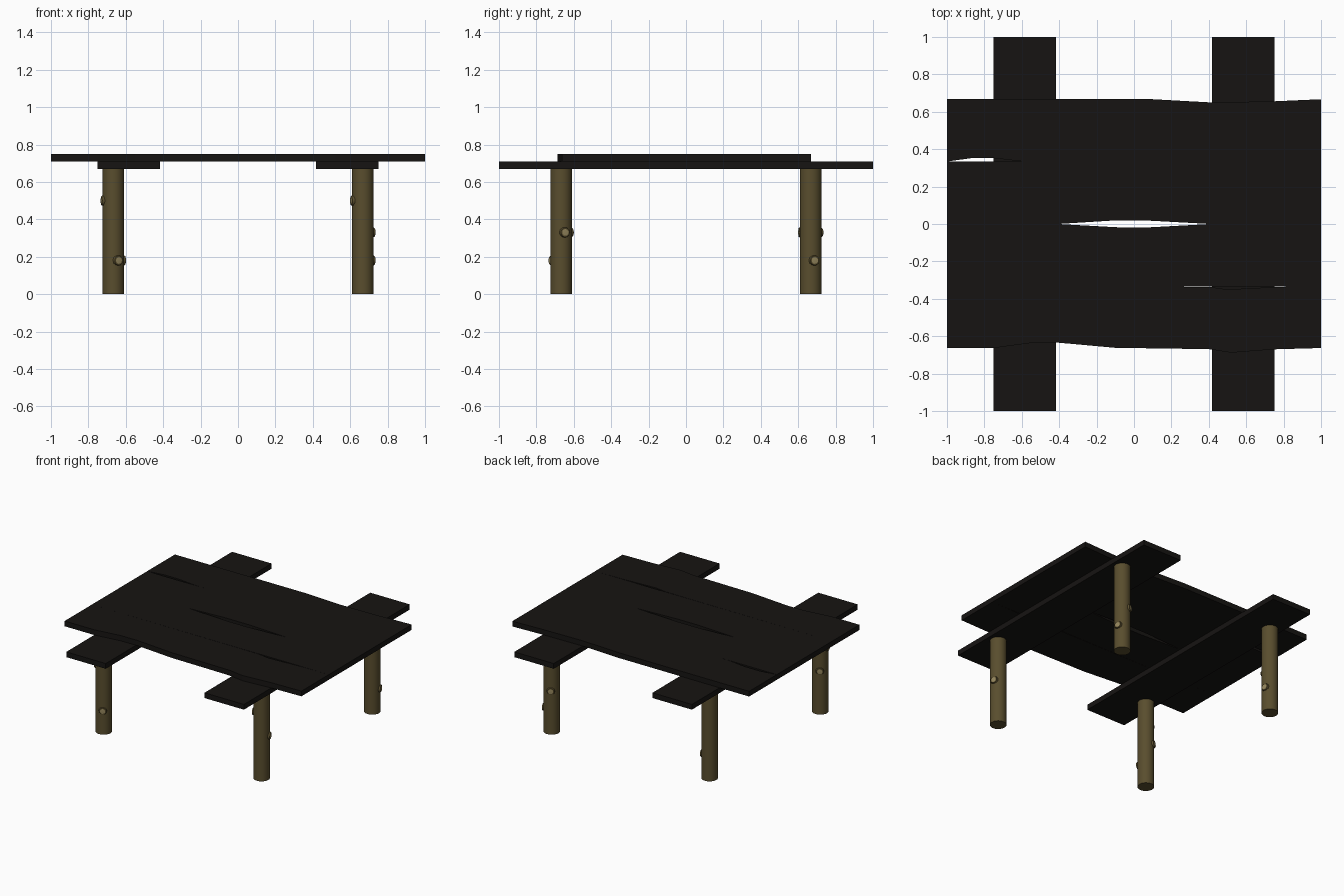
import bpy, bmesh, math
from mathutils import Vector, Matrix

if "Cube" in bpy.data.objects:
    bpy.data.objects.remove(bpy.data.objects["Cube"])


def material(name, rgb):
    m = bpy.data.materials.new(name)
    m.diffuse_color = (*rgb, 1)
    m.use_nodes = True
    m.node_tree.nodes["Principled BSDF"].inputs["Base Color"].default_value = m.diffuse_color
    return m


DARK = material("dark_plank", (0.008, 0.007, 0.006))
BARK = material("bark", (0.10, 0.075, 0.027))
PALE = material("cut_wood", (0.30, 0.24, 0.11))


def finish(bm, name, *mats):
    bmesh.ops.recalc_face_normals(bm, faces=bm.faces)
    me = bpy.data.meshes.new(name)
    bm.to_mesh(me)
    bm.free()
    ob = bpy.data.objects.new(name, me)
    bpy.context.collection.objects.link(ob)
    for m in mats:
        me.materials.append(m)
    return ob


def plank(name, lower, upper, z0, z1):
    """Flat board whose two long edges follow polylines."""
    bm = bmesh.new()
    outline = lower + upper[::-1]
    face = bm.faces.new([bm.verts.new((x, y, z0)) for x, y in outline])
    top = bmesh.ops.extrude_face_region(bm, geom=[face])["geom"]
    bmesh.ops.translate(bm, vec=(0, 0, z1 - z0),
                        verts=[v for v in top if isinstance(v, bmesh.types.BMVert)])
    return finish(bm, name, DARK)


def edge(y, *mid):
    return [(-1, y), *mid, (1, y)]


# Tabletop boards with warped edges that leave splits between them
Z1, Z2, Z3 = 0.67, 0.71, 0.75
plank("top_plank_back",
      edge(.333, (-.98, .337), (-.87, .352), (-.75, .352), (-.6, .335), (-.5, .333)),
      edge(.667, (.1, .667), (.41, .65), (.75, .656)), Z2, Z3)
plank("top_plank_mid_back",
      edge(0, (-.41, 0), (-.12, .018), (.08, .018), (.41, 0)), edge(.333), Z2, Z3)
plank("top_plank_mid_front", edge(-.333),
      edge(0, (-.41, 0), (-.08, -.018), (.08, -.018), (.41, 0)), Z2, Z3)
plank("top_plank_front",
      edge(-.663, (-.75, -.663), (-.55, -.636), (-.41, -.634), (-.1, -.662),
           (.4, -.669), (.52, -.688), (.75, -.67)),
      edge(-.333, (.22, -.335), (.41, -.337), (.5, -.35), (.75, -.337), (.83, -.335)),
      Z2, Z3)

# Cross boards under the top
for side, s in (("left", -1), ("right", 1)):
    a, b = sorted((s * .75, s * .417))
    plank("cross_plank_" + side, [(a, -1), (b, -1)], [(a, 1), (b, 1)], Z1, Z2)

# Log legs with knots given as (height, direction in degrees)
R = 0.058
LEGS = {
    "front_left_leg": (-1, -1, [(.18, -62), (.33, 122), (.5, 190)]),
    "front_right_leg": (1, -1, [(.33, 20), (.5, 195)]),
    "back_left_leg": (-1, 1, [(.18, 14), (.33, -80)]),
    "back_right_leg": (1, 1, [(.18, 20), (.33, 118)]),
}
# knot profile: (radius, distance from leg axis)
KNOT = [(.029, .035), (.029, .054), (.025, .064), (.018, .065)]


def add_knot(bm, z, deg):
    rot = Matrix.Rotation(math.radians(deg), 4, 'Z')
    rings = []
    for r, d in KNOT:
        rings.append([bm.verts.new(rot @ Vector((d, r * math.cos(t), z + r * math.sin(t))))
                      for t in (i * math.tau / 12 for i in range(12))])
    for lo, hi in zip(rings, rings[1:]):
        for i in range(12):
            j = (i + 1) % 12
            bm.faces.new((lo[i], lo[j], hi[j], hi[i]))
    bm.faces.new(rings[0][::-1])
    bm.faces.new(rings[-1]).material_index = 1


for name, (sx, sy, knots) in LEGS.items():
    bm = bmesh.new()
    bmesh.ops.create_cone(bm, cap_ends=True, segments=20, radius1=R, radius2=R,
                          depth=Z1, matrix=Matrix.Translation((0, 0, Z1 / 2)))
    for z, deg in knots:
        add_knot(bm, z, deg)
    leg = finish(bm, name, BARK, PALE)
    leg.location = (sx * .667, sy * .667, 0)
    bpy.ops.object.select_all(action='DESELECT')
    leg.select_set(True)
    bpy.context.view_layer.objects.active = leg
    bpy.ops.object.shade_smooth_by_angle(angle=math.radians(35))
